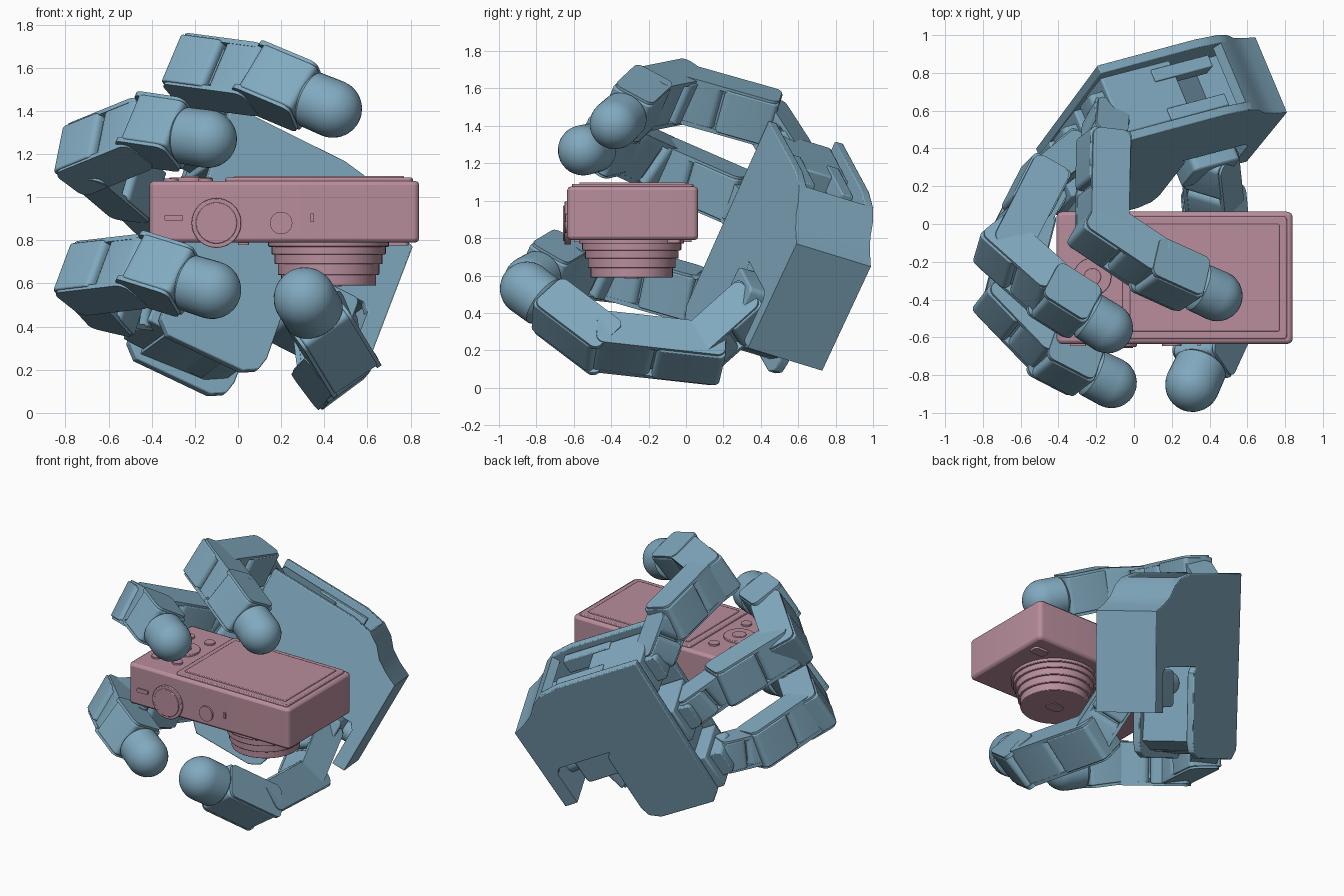
import bpy, bmesh, math
from mathutils import Matrix, Vector as V

if "Cube" in bpy.data.objects:
    bpy.data.objects.remove(bpy.data.objects["Cube"])


def material(name, col):
    m = bpy.data.materials.new(name)
    m.diffuse_color = (*col, 1)
    m.use_nodes = True
    m.node_tree.nodes["Principled BSDF"].inputs["Base Color"].default_value = m.diffuse_color
    return m


BLUE = material("blue", (0.22, 0.40, 0.52))
PINK = material("pink", (0.48, 0.27, 0.33))


def frame(o, x, zhint):
    # matrix with local x along x and local z close to zhint
    x = V(x).normalized()
    z = V(zhint)
    z = (z - x * z.dot(x)).normalized()
    y = z.cross(x)
    return Matrix.Translation(V(o)) @ Matrix((x, y, z)).transposed().to_4x4()


def finish(name, bm, mx, mat, bevel=0, segs=2):
    bmesh.ops.recalc_face_normals(bm, faces=bm.faces[:])
    me = bpy.data.meshes.new(name)
    bm.to_mesh(me)
    bm.free()
    ob = bpy.data.objects.new(name, me)
    bpy.context.collection.objects.link(ob)
    ob.matrix_world = mx
    me.materials.append(mat)
    if bevel:
        b = ob.modifiers.new("bevel", 'BEVEL')
        b.width, b.segments, b.limit_method = bevel, segs, 'ANGLE'
        b.angle_limit = math.radians(40)
    bpy.ops.object.select_all(action='DESELECT')
    ob.select_set(True)
    bpy.context.view_layer.objects.active = ob
    bpy.ops.object.shade_smooth_by_angle(angle=math.radians(32))
    return ob


def prism(name, pts, z0, z1, mx, mat, bevel=0, segs=2):
    bm = bmesh.new()
    lo = [bm.verts.new((*p, z0)) for p in pts]
    hi = [bm.verts.new((*p, z1)) for p in pts]
    bm.faces.new(lo)
    bm.faces.new(hi)
    n = len(pts)
    for i in range(n):
        j = (i + 1) % n
        bm.faces.new((lo[i], lo[j], hi[j], hi[i]))
    return finish(name, bm, mx, mat, bevel, segs)


def circle(x, y, r, n=48):
    return [(x + r * math.cos(2 * math.pi * i / n), y + r * math.sin(2 * math.pi * i / n)) for i in range(n)]


def rect(x0, x1, y0, y1, r=0, n=5):
    if not r:
        return [(x0, y0), (x1, y0), (x1, y1), (x0, y1)]
    out = []
    for k, (cx, cy) in enumerate(((x1 - r, y1 - r), (x0 + r, y1 - r), (x0 + r, y0 + r), (x1 - r, y0 + r))):
        for i in range(n + 1):
            a = math.pi / 2 * (k + i / n)
            out.append((cx + r * math.cos(a), cy + r * math.sin(a)))
    return out


# ---------- camera ----------
I = Matrix.Identity(4)
prism("camera_body", rect(-0.41, 0.84, -0.635, 0.065, 0.03), 0.79, 1.075, I, PINK, 0.018)
prism("screen_bezel", rect(-0.06, 0.81, -0.61, 0.04, 0.02), 1.06, 1.09, I, PINK, 0.006)
prism("screen_panel", rect(-0.02, 0.77, -0.57, 0.0, 0.01), 1.06, 1.097, I, PINK, 0.004)
for r, z in ((0.28, 0.77), (0.265, 0.735), (0.25, 0.69), (0.235, 0.64), (0.22, 0.59)):
    prism("lens_ring", circle(0.42, -0.29, r), z, 0.80, I, PINK, 0.004)
prism("lens_shutter", rect(0.36, 0.48, -0.33, -0.25, 0.03), 0.585, 0.60, I, PINK)
prism("flash_window", rect(0.68, 0.79, -0.1, -0.03, 0.02), 0.775, 0.80, I, PINK)
prism("grip_strip", rect(0.0, 0.05, -0.6, 0.03, 0.01), 0.778, 0.80, I, PINK)
prism("control_dial", circle(-0.22, -0.28, 0.1), 1.06, 1.09, I, PINK, 0.004)
prism("control_button", circle(-0.22, -0.28, 0.045), 1.06, 1.097, I, PINK, 0.004)
for x, y in ((-0.31, -0.1), (-0.15, -0.1), (-0.31, -0.46), (-0.15, -0.46)):
    prism("small_button", circle(x, y, 0.035, 24), 1.06, 1.087, I, PINK)
side = frame((0, -0.635, 0), (1, 0, 0), (0, -1, 0))  # local y = world z
prism("mode_dial", circle(-0.10, 0.88, 0.115), -0.02, 0.015, side, PINK, 0.004)
prism("mode_dial_cap", circle(-0.10, 0.88, 0.095), -0.02, 0.022, side, PINK, 0.004)
prism("shutter_button", circle(0.2, 0.88, 0.052, 32), -0.02, 0.012, side, PINK)
prism("strap_slot", rect(-0.34, -0.255, 0.89, 0.918, 0.006), -0.02, 0.01, side, PINK)
prism("power_switch", rect(0.337, 0.352, 0.885, 0.925), -0.02, 0.01, side, PINK)

# ---------- palm: local x = finger direction, y = across, z = depth towards the back ----------
U = V((0.33, 0.39, 0.86)).normalized()
VD = V((-0.87, -0.23, 0.44)).normalized()
PALM = frame((0.81, 0.59, 0.77), VD, V((-0.373, 0.887, -0.272)))
curve = [(0, 0), (0.09, 0.04), (0.17, 0.09), (0.23, 0.16), (0.31, 0.21), (0.45, 0.235)]
lobe = [(0.94, -0.96), (0.55, -0.95), (0.48, -0.91), (0.46, -0.84), (0.47, -0.4), (0.5, -0.36)]
outline = curve + [(1.05, 0.23), (1.0, -0.9)] + lobe + \
    [(0.12, -0.36), (0.09, -0.4), (0.09, -0.65), (0, -0.65)]
prism("palm_front_plate", outline, 0, 0.05, PALM, BLUE, 0.006)
prism("palm_back_plate", outline, 0.40, 0.45, PALM, BLUE, 0.006)
inner = [(0.34, 0.16), (0.27, 0.13), (0.2, 0.04), (0.11, -0.01), (0.09, -0.03), (0.09, -0.65)]
prism("palm_heel_wall", [(0, -0.65)] + curve[:5] + inner, 0.001, 0.449, PALM, BLUE)
prism("palm_heel_motor", rect(0.05, 0.42, -0.34, 0.02), 0.03, 0.42, PALM, BLUE)
prism("palm_lobe_core", [(0.6, -0.9), (0.93, -0.93), (0.96, -0.3), (0.55, -0.36), (0.5, -0.84)],
      0.03, 0.42, PALM, BLUE)
rod = PALM @ Matrix.Translation((0, -0.47, 0.24)) @ Matrix.Rotation(math.pi / 2, 4, 'Y')
prism("thumb_rod", circle(0, 0, 0.07, 32), 0.05, 0.52, rod, BLUE)
for z0 in (0.06, 0.29):
    prism("palm_cross_bar", rect(0.4, 0.75, 0.1, 0.2), z0, z0 + 0.07, PALM, BLUE, 0.006)
BASES = (0.06, -0.37, -0.78)
for u in BASES:
    prism("finger_motor", rect(0.62, 1.04, u - 0.13, u + 0.13), 0.06, 0.39, PALM, BLUE, 0.01)
    prism("finger_motor_horn", rect(0.9, 1.12, u - 0.09, u + 0.09, 0.03), 0.12, 0.33, PALM, BLUE, 0.006)


# ---------- fingers ----------
def segment(name, a, b, hint, w, d, start, stop):
    # rounded motor body and link, with a long cover plate on both sides
    a, b = V(a), V(b)
    L = (b - a).length
    m = frame(a, b - a, hint)
    mid = start + (L + stop - start) * 0.52
    prism(name + "_motor", rect(start, mid, -d / 2, d / 2, 0.03), -w / 2, w / 2, m, BLUE, 0.006)
    prism(name + "_link", rect(mid + 0.01, L + stop, -d / 2 + 0.012, d / 2 - 0.012, 0.04),
          -w / 2, w / 2, m, BLUE, 0.006)
    prism(name + "_core", rect(start + 0.05, L, -d / 2 + 0.04, d / 2 - 0.04), -w / 2 + 0.03, w / 2 - 0.03, m, BLUE)
    for s in (-1, 1):
        z = s * (w / 2 + 0.002)
        prism(name + "_cover", rect(start + 0.005, L + stop - 0.005, -d / 2 + 0.01, d / 2 - 0.01, 0.045),
              z - 0.012, z + 0.012, m, BLUE)


def fingertip(name, a, b, hint, r):
    a, b = V(a), V(b)
    L = (b - a).length
    m = frame(a, b - a, hint)
    prism(name + "_tip_block", rect(-0.06, L - 0.13, -0.12, 0.12, 0.03), -0.12, 0.12, m, BLUE, 0.008)
    for s in (-1, 1):
        prism(name + "_tip_plate", rect(-0.09, L - 0.14, -0.115, 0.115, 0.04),
              s * 0.124 - 0.012, s * 0.124 + 0.012, m, BLUE)
    bm = bmesh.new()
    bmesh.ops.create_uvsphere(bm, u_segments=32, v_segments=16, radius=r)
    for v in bm.verts:
        if v.co.z < -0.001:
            v.co.z = v.co.z * 0.4 - 0.11
    finish(name + "_pad", bm, frame(b, b - a, hint) @ Matrix.Rotation(math.pi / 2, 4, 'Y'), BLUE)


FINGERS = {
    "upper_finger": [(-0.16, 0.42, 1.45), (-0.17, -0.04, 1.58), (0.13, -0.24, 1.54), (0.44, -0.38, 1.41)],
    "middle_finger": [(-0.48, 0.25, 1.03), (-0.68, -0.14, 1.20), (-0.41, -0.38, 1.31), (-0.14, -0.55, 1.27)],
    "lower_finger": [(-0.56, 0.0, 0.51), (-0.67, -0.42, 0.63), (-0.41, -0.69, 0.66), (-0.12, -0.84, 0.57)],
}
for (name, j), u in zip(FINGERS.items(), BASES):
    root = PALM @ V((1.03, u, 0.22))
    segment(name + "_base", root, j[0], U, 0.19, 0.2, 0.0, 0.03)
    segment(name + "_proximal", j[0], j[1], U, 0.24, 0.23, -0.06, 0.03)
    segment(name + "_middle", j[1], j[2], U, 0.25, 0.23, -0.12, -0.02)
    fingertip(name, j[2], j[3], U, 0.135)

# ---------- thumb ----------
T = V((0.8, 0, 0.6))
K = [(0.40, 0.34, 0.44), (0.43, 0.06, 0.19), (0.48, -0.48, 0.25), (0.31, -0.85, 0.53)]
prism("thumb_mount", rect(0.16, 0.44, -0.62, -0.38, 0.03), -0.06, 0.32, PALM, BLUE, 0.01)
segment("thumb_base", K[0], K[1], T, 0.22, 0.22, -0.05, 0.0)
segment("thumb_proximal", K[1], K[2], T, 0.25, 0.23, -0.14, 0.02)
fingertip("thumb", K[2], K[3], T, 0.145)
